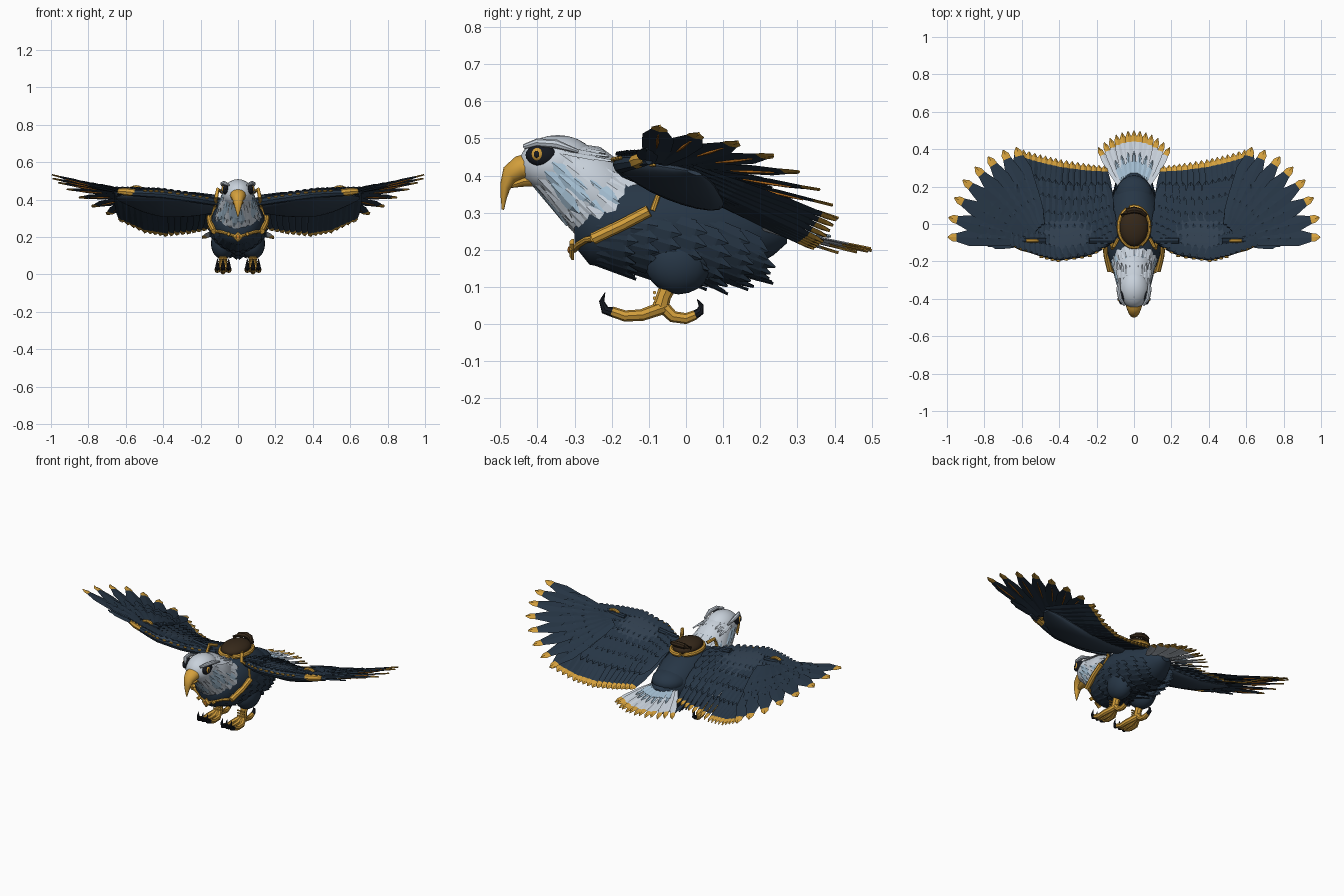
import bpy, bmesh, math, random
from mathutils import Vector as V

if "Cube" in bpy.data.objects:
    bpy.data.objects.remove(bpy.data.objects["Cube"])

random.seed(4)
COLORS = {"navy": (.020, .037, .061), "black": (.008, .010, .015), "gold": (.66, .35, .045),
          "white": (.58, .64, .71), "pale_blue": (.38, .53, .66), "saddle_brown": (.036, .021, .010),
          "orange": (.60, .19, .015), "slate": (.030, .050, .078)}
NAMES = list(COLORS)
MATS = []
for n, c in COLORS.items():
    m = bpy.data.materials.new(n)
    m.diffuse_color = (*c, 1)
    m.use_nodes = True
    m.node_tree.nodes["Principled BSDF"].inputs["Base Color"].default_value = m.diffuse_color
    MATS.append(m)
NAVY, BLACK, GOLD, WHITE, BLUE, BROWN, ORANGE, SLATE = range(8)


def finish(bm, name, smooth=True, mirror=False):
    bmesh.ops.recalc_face_normals(bm, faces=bm.faces)
    me = bpy.data.meshes.new(name)
    bm.to_mesh(me)
    bm.free()
    for m in MATS:
        me.materials.append(m)
    ob = bpy.data.objects.new(name, me)
    bpy.context.collection.objects.link(ob)
    if mirror:
        ob.modifiers.new("mirror", 'MIRROR').use_mirror_merge = False
    if smooth:
        bpy.ops.object.select_all(action='DESELECT')
        ob.select_set(True)
        bpy.context.view_layer.objects.active = ob
        bpy.ops.object.shade_smooth_by_angle(angle=math.radians(40))
    return ob


def loft(bm, rings, mat, sides=16):
    """Skin through rings of (centre, axis a, axis b, [material])."""
    loops = []
    for c, a, b, *_ in rings:
        ang = [2 * math.pi * i / sides for i in range(sides)]
        loops.append([bm.verts.new(c + a * math.cos(t) + b * math.sin(t)) for t in ang])
    for k in range(len(loops) - 1):
        p, q = loops[k], loops[k + 1]
        for i in range(sides):
            j = (i + 1) % sides
            f = bm.faces.new((p[i], p[j], q[j], q[i]))
            f.material_index = rings[k][3] if len(rings[k]) > 3 else mat
    for k, l in ((0, loops[0]), (-1, loops[-1])):
        bm.faces.new(l).material_index = rings[k][3] if len(rings[k]) > 3 else mat


def tube(bm, pts, radii, mat, sides=8, flat=1.0):
    pts = [V(p) for p in pts]
    rings = []
    for i, p in enumerate(pts):
        d = (pts[min(i + 1, len(pts) - 1)] - pts[max(i - 1, 0)]).normalized()
        a = d.cross(V((1, 0, 0)) if abs(d.x) < .8 else V((0, 1, 0))).normalized()
        rings.append((p, a * radii[i], d.cross(a) * radii[i] * flat))
    loft(bm, rings, mat, sides)


def ball(bm, c, r, mat, seg=20):
    res = bmesh.ops.create_uvsphere(bm, u_segments=seg, v_segments=seg // 2, radius=1)
    for v in res["verts"]:
        v.co = V(c) + V(v.co[i] * r[i] for i in range(3))
        for f in v.link_faces:
            f.material_index = mat


def feather(bm, root, tip, width, up, mat, tipmat=None, tipfrac=.12, thick=.004, point=.62):
    """Flat blade with a raised rib and an optional coloured tip."""
    root, tip = V(root), V(tip)
    d = tip - root
    side = d.cross(up).normalized()
    n = side.cross(d).normalized()
    k = 1 - tipfrac
    tm = mat if tipmat is None else tipmat
    prof = [(0, .45, mat), (.35, .9, mat), (.7, 1, mat), (k, point, tm),
            (k + tipfrac * .5, point * .95, tm), (1, .08, tm)]
    loft(bm, [(root + d * t, side * (width * w / 2), n * thick, m) for t, w, m in prof], mat, 4)


def lerp(pts, u):
    f = min(max(u, 0), 1) * (len(pts) - 1)
    i = min(int(f), len(pts) - 2)
    return pts[i].lerp(pts[i + 1], f - i)


# --- Wing surface: leading and trailing edge ---
LEAD = [V(p) for p in ((.10, -.08, .385), (.24, -.16, .41), (.41, -.185, .432), (.53, -.155, .437), (.66, -.11, .44))]
TRAIL = [V(p) for p in ((.16, .31, .24), (.27, .325, .217), (.39, .345, .203), (.50, .37, .222), (.62, .405, .28))]
UP = V((-.05, .36, .93))


def wing(u, v):
    p = lerp(LEAD, u).lerp(lerp(TRAIL, u), v)
    p.z += .035 * math.sin(math.pi * v)
    return p


bm = bmesh.new()
rings = []
for i in range(15):
    u = i / 14
    chord = wing(u, 1) - wing(u, 0)
    w = .06 + .94 * math.sin(math.pi * (.12 + .87 * u)) ** .75
    rings.append((wing(u, .27) - UP * .017, chord * .28 * w, UP * .040 * w))
loft(bm, rings, SLATE, 20)
finish(bm, "wing_arm", mirror=True)

# Primary feathers fanning from the wrist, with shafts beneath
bm, sh = bmesh.new(), bmesh.new()
TIPS = [(.995, -.07, .533), (.992, .035, .513), (.96, .14, .49), (.915, .235, .455), (.85, .305, .41),
        (.78, .36, .362), (.70, .395, .32), (.63, .41, .285)]
OUT = V((-.28, .2, .93))
for i, t in enumerate(TIPS):
    t, k = V(t), i / 7
    r = V((.62 - .12 * k, -.085 + .10 * k, .435 - .02 * k))
    up = OUT.lerp(UP, k)
    feather(bm, r, t, .088, up, NAVY, GOLD, .12, .004, .52)
    for j, f in enumerate((.58, .44, .30)):
        off = up * (.007 + .005 * j)
        feather(bm, r - (t - r) * .06 + off, r.lerp(t, f) + off, .08 - .012 * j, up, NAVY, None, .18, .003, .6)
    a = up * -.005
    tube(sh, [r.lerp(t, .45) + a, r.lerp(t, .62) + a, r.lerp(t, .8) + a], [.002, .005, .002], ORANGE, 6)
feather(bm, (.60, -.105, .432), (.80, -.105, .472), .06, OUT, NAVY, None, .2)
finish(bm, "primary_feathers", False, True)
finish(sh, "feather_shafts", False, True)

# Secondary feathers along the trailing edge, each rolled like a shingle
bm = bmesh.new()
for i in range(17):
    u = i / 16
    feather(bm, wing(u, .25), wing(u, 1), .052, UP + V((-.36, 0, 0)), NAVY, GOLD, .105, .004, .72)
finish(bm, "secondary_feathers", False, True)

# Overlapping covert rows
bm = bmesh.new()
for row, (v0, v1, n) in enumerate(((.35, .78, 13), (.22, .62, 14), (.12, .46, 15), (.04, .33, 16), (0, .21, 17), (-.03, .11, 18))):
    for i in range(n):
        u = (i + .5 * (row % 2)) / n
        lift = UP * (.007 + .004 * row)
        feather(bm, wing(u, v0) + lift, wing(u + .02, v1) + lift, .056 - .002 * row, UP + V((-.12, 0, 0)), NAVY, None, .2, .004, .7)
finish(bm, "covert_feathers", False, True)
bm = bmesh.new()
tube(bm, [wing(u / 10, .02) for u in range(11)], [.02, .023, .024, .024, .024, .023, .022, .02, .018, .015, .01], NAVY, 8)
# Gold beads tucked along the front of the wing
for i in range(10):
    p = wing(.12 + .062 * i, .0) + V((0, -.013, .012))
    ball(bm, p, (.012, .006, .006), GOLD, 8)
finish(bm, "leading_edge", mirror=True)

# Wrist guards with a hoop and bar
bm = bmesh.new()
arc = [math.pi * i / 10 for i in range(11)]
tube(bm, [(.545 + .045 * math.cos(a), -.09, .425 + .043 * math.sin(a)) for a in arc], [.009] * 11, GOLD)
tube(bm, [(.55, -.135, .437), (.60, -.122, .442), (.64, -.11, .445)], [.020, .021, .014], GOLD)
tube(bm, [(.47, -.09, .444), (.60, -.09, .450)], [.015, .015], NAVY)
tube(bm, [(.12, -.09, .410), (.24, -.09, .425)], [.016, .016], NAVY)
finish(bm, "wrist_guard", mirror=True)

# --- Body: y, centre z, half width, half height ---
BODY = [(-.30, .26, .05, .05), (-.26, .265, .105, .105), (-.16, .275, .143, .135), (-.03, .272, .15, .14),
        (.08, .26, .135, .135), (.17, .25, .105, .10), (.235, .245, .07, .06), (.272, .243, .03, .025)]


def body_pt(y, a, s=1.0):
    y = min(max(y, -.30), .271)
    i = max(k for k in range(7) if BODY[k][0] <= y)
    p, q = BODY[i], BODY[i + 1]
    f = (y - p[0]) / (q[0] - p[0])
    z, rx, rz = (p[k] + (q[k] - p[k]) * f for k in (1, 2, 3))
    return V((rx * s * math.cos(a), y, z + rz * s * math.sin(a)))


bm = bmesh.new()
loft(bm, [(V((0, y, z)), V((rx, 0, 0)), V((0, 0, rz))) for y, z, rx, rz in BODY], NAVY, 24)
ball(bm, (0, .15, .285), (.10, .11, .062), NAVY)
finish(bm, "body")

# Shaggy flank and belly feathers
bm = bmesh.new()
for row in range(7):
    y = -.24 + .060 * row
    for i in range(7):
        a = math.radians(-86 + 14 * i + 6 * (row % 2))
        r = body_pt(y, a, .97)
        t = body_pt(y + .075, a, 1.05) + V((0, .025 + .025 * random.random(), -.014 - .006 * row))
        feather(bm, r, t, .05, V((math.cos(a), 0, math.sin(a))), NAVY, None, .5, .004, .8)
finish(bm, "flank_feathers", False, True)

# Tail fan and its upper coverts
bm = bmesh.new()
for i in range(13):
    f = (i - 6) / 6
    z = .006 * (i % 2)
    feather(bm, (.075 * f, .2, .258 + z), (.192 * f, .50 - .09 * f * f, .198 + z - .006 * abs(f)), .040, V((-.3 * f, .2, 1)), WHITE, GOLD, .2, .004, .8)
for i in range(7):
    f = (i - 3) / 3
    feather(bm, (.05 * f, .2, .272), (.10 * f, .39 - .05 * f * f, .236), .030, V((0, .2, 1)), BLUE, None, .3)
finish(bm, "tail_fan", False)

# --- Neck and head ---
D, E, X = V((0, .77, -.64)), V((0, .64, .77)), V((1, 0, 0))
NECK = [(V((0, -.36, .435)), .078, .07), (V((0, -.295, .400)), .093, .10), (V((0, -.24, .348)), .112, .11), (V((0, -.19, .31)), .09, .09)]
bm = bmesh.new()
loft(bm, [(c, X * rx, E * re) for c, rx, re in NECK], WHITE, 20)
ball(bm, (0, -.345, .43), (.083, .105, .079), WHITE, 24)
finish(bm, "head")
bm = bmesh.new()
for row in range(5):
    f = row / 4
    c = NECK[0][0].lerp(NECK[2][0], f)
    rad = .08 + .030 * f
    for i in range(16):
        a = 2 * math.pi * (i + .5 * (row % 2)) / 16
        o = X * math.cos(a) + E * math.sin(a)
        ln = .10 + .05 * random.random() - (.03 if math.sin(a) > .5 else 0)
        feather(bm, c + o * rad * .97, c + D * ln + o * (rad + .02), .044, o, BLUE if random.random() < .3 else WHITE, None, .5, .005, .8)
for i in range(9):
    f = (i - 4) / 4
    r = V((.065 * f, -.39 + .03 * f * f, .498 - .03 * f * f))
    feather(bm, r, r + V((.025 * f, .165, -.03)), .032, V((f * .5, .15, 1)), WHITE, None, .3)
finish(bm, "neck_feathers", False)

# Beak
bm = bmesh.new()
loft(bm, [(V((0, y, z)), X * rx, V(ax)) for y, z, rx, ax in (
    (-.415, .425, .045, (0, 0, .038)), (-.447, .420, .041, (0, -.012, .031)), (-.474, .402, .03, (0, -.017, .020)),
    (-.487, .37, .02, (0, -.013, .008)), (-.491, .34, .012, (0, -.008, .003)), (-.493, .308, .003, (0, -.003, .001)))], GOLD, 12)
loft(bm, [(V((0, y, z)), X * rx, V((0, 0, rz))) for y, z, rx, rz in (
    (-.40, .39, .034, .02), (-.44, .383, .026, .014), (-.472, .372, .01, .006))], GOLD, 10)
finish(bm, "beak")

# Eyes with dark patches and brows
bm = bmesh.new()
ball(bm, (.067, -.390, .455), (.017, .042, .029), BLACK)
ball(bm, (.077, -.400, .457), (.010, .017, .018), GOLD, 16)
ball(bm, (.084, -.402, .457), (.005, .008, .010), BLACK, 12)
tube(bm, [(.050, -.435, .478), (.074, -.40, .489), (.083, -.35, .485), (.078, -.29, .465)], [.007, .011, .012, .005], WHITE)
finish(bm, "eye", mirror=True)

# --- Legs, feet and talons ---
bm = bmesh.new()
ball(bm, (.08, -.02, .165), (.065, .09, .085), NAVY)
finish(bm, "thigh", mirror=True)
bm = bmesh.new()
tube(bm, [(.08, -.04, .12), (.08, -.06, .075), (.08, -.07, .04)], [.025, .02, .022], GOLD)
for dz in (.055, .07, .085):
    tube(bm, [(.055, -.085, dz), (.105, -.085, dz)], [.005, .005], GOLD, 6)
for dx in (-.03, 0, .03):
    x = .08 + dx
    tube(bm, [(.08, -.06, .045), (x, -.12, .024), (x, -.165, .022), (x, -.20, .034)], [.018, .016, .015, .014], GOLD)
    tube(bm, [(x, -.195, .032), (x, -.218, .038), (x, -.227, .062), (x, -.218, .085)], [.014, .012, .007, .001], BLACK)
tube(bm, [(.08, -.065, .05), (.08, -.035, .02), (.08, .0, .015), (.08, .025, .025)], [.018, .016, .015, .013], GOLD)
tube(bm, [(.08, .02, .023), (.08, .038, .034), (.08, .041, .05), (.08, .03, .067)], [.013, .011, .007, .001], BLACK)
finish(bm, "foot", mirror=True)

# --- Saddle and harness ---
bm = bmesh.new()
ball(bm, (0, -.018, .428), (.076, .102, .040), BROWN, 24)
tube(bm, [(-.065, .045, .448), (-.035, .068, .462), (0, .076, .466), (.035, .068, .462), (.065, .045, .448)], [.01, .016, .018, .016, .01], BROWN)
ring = [2 * math.pi * i / 24 for i in range(25)]
tube(bm, [(.08 * math.cos(a), -.015 + .107 * math.sin(a), .413) for a in ring], [.013] * 25, GOLD)
finish(bm, "saddle")
bm = bmesh.new()
tube(bm, [(.128, -.25, .23), (.147, -.17, .268), (.153, -.10, .305)], [.016] * 3, GOLD)
tube(bm, [(.140, -.09, .305), (.124, -.07, .36), (.116, -.13, .415), (.108, -.12, .455), (.085, -.08, .44)], [.008, .008, .010, .010, .010], GOLD)
tube(bm, [(.118, -.25, .23), (.088, -.266, .228), (.045, -.287, .215), (0, -.302, .20)], [.009] * 4, GOLD)
finish(bm, "harness_strap", mirror=True)
bm = bmesh.new()
for x, z, s in ((0, .20, .028), (-.05, .215, .014), (.05, .215, .014)):
    loft(bm, [(V((x, -.308 + o, z)), X * s * k, V((0, 0, s * k))) for o, k in ((-.006, .6), (0, 1), (.006, 1))], GOLD, 4)
ball(bm, (0, -.313, .20), (.01, .006, .01), ORANGE, 10)
finish(bm, "chest_pendant", False)
